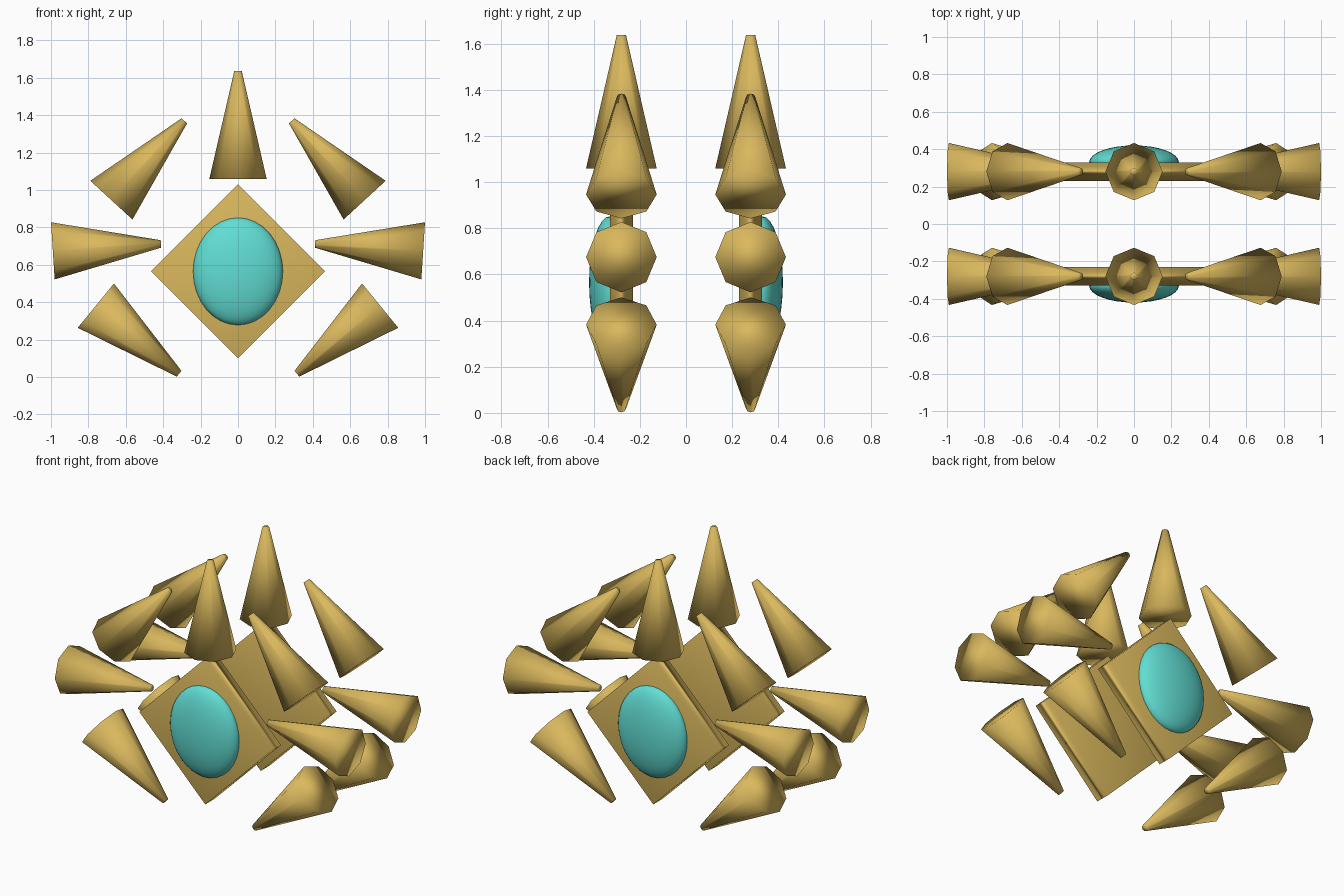
import bpy
from math import pi
from mathutils import Vector

cube = bpy.data.objects.get("Cube")
if cube:
    bpy.data.objects.remove(cube, do_unlink=True)


def make_material(name, rgb):
    mat = bpy.data.materials.new(name)
    mat.use_nodes = True
    color = (*rgb, 1.0)
    mat.diffuse_color = color
    mat.node_tree.nodes["Principled BSDF"].inputs["Base Color"].default_value = color
    return mat


gold = make_material("gold", (0.70, 0.48, 0.11))
teal = make_material("teal", (0.12, 0.73, 0.66))

LAYER_Y = 0.28     # distance of each ornament from the middle
CENTER_Z = 0.565   # height of the plate and gem


def finish(name, mat):
    obj = bpy.context.object
    obj.name = name
    obj.data.materials.append(mat)
    bpy.ops.object.shade_smooth()
    return obj


# Eight-sided blunt spike from its wide base to its narrow tip, in the layer plane
def add_spike(name, base, tip, y):
    start = Vector((base[0], y, base[1]))
    end = Vector((tip[0], y, tip[1]))
    axis = end - start
    bpy.ops.mesh.primitive_cone_add(vertices=8, radius1=0.153, radius2=0.02,
                                    depth=axis.length, location=(start + end) / 2)
    obj = finish(name, gold)
    # Turn about y only, so the octagon keeps its corners in the plane
    obj.rotation_euler = (0, Vector((axis.z, axis.x)).angle_signed(Vector((1, 0))), 0)


# Square plate standing on one corner
def add_plate(name, y):
    side = 0.465 * 2 ** 0.5
    bpy.ops.mesh.primitive_cube_add(size=1, location=(0, y, CENTER_Z),
                                    rotation=(0, pi / 4, 0))
    obj = finish(name, gold)
    obj.scale = (side, 0.10, side)
    weighted = obj.modifiers.new("area_normals", 'WEIGHTED_NORMAL')
    weighted.mode = 'FACE_AREA'


# Oval gem set into the outer face of the plate
def add_gem(name, y):
    bpy.ops.mesh.primitive_uv_sphere_add(segments=32, ring_count=16, radius=1,
                                         location=(0, y, CENTER_Z))
    finish(name, teal).scale = (0.24, 0.09, 0.287)


# Paired spikes: base and tip as (x, z) on the left side
paired_spikes = {
    "upper_spike": ((0.677, 0.946), (0.287, 1.37)),
    "side_spike": ((0.99, 0.675), (0.412, 0.712)),
    "lower_spike": ((0.76, 0.382), (0.315, 0.018)),
}

for layer, facing in (("front", -1), ("back", 1)):
    y = facing * LAYER_Y
    add_plate(f"{layer}_plate", y)
    add_gem(f"{layer}_gem", y + facing * 0.05)
    add_spike(f"{layer}_top_spike", (0, 1.06), (0, 1.637), y)
    for name, (base, tip) in paired_spikes.items():
        for side, sign in (("left", 1), ("right", -1)):
            add_spike(f"{layer}_{side}_{name}", (sign * base[0], base[1]),
                      (sign * tip[0], tip[1]), y)
